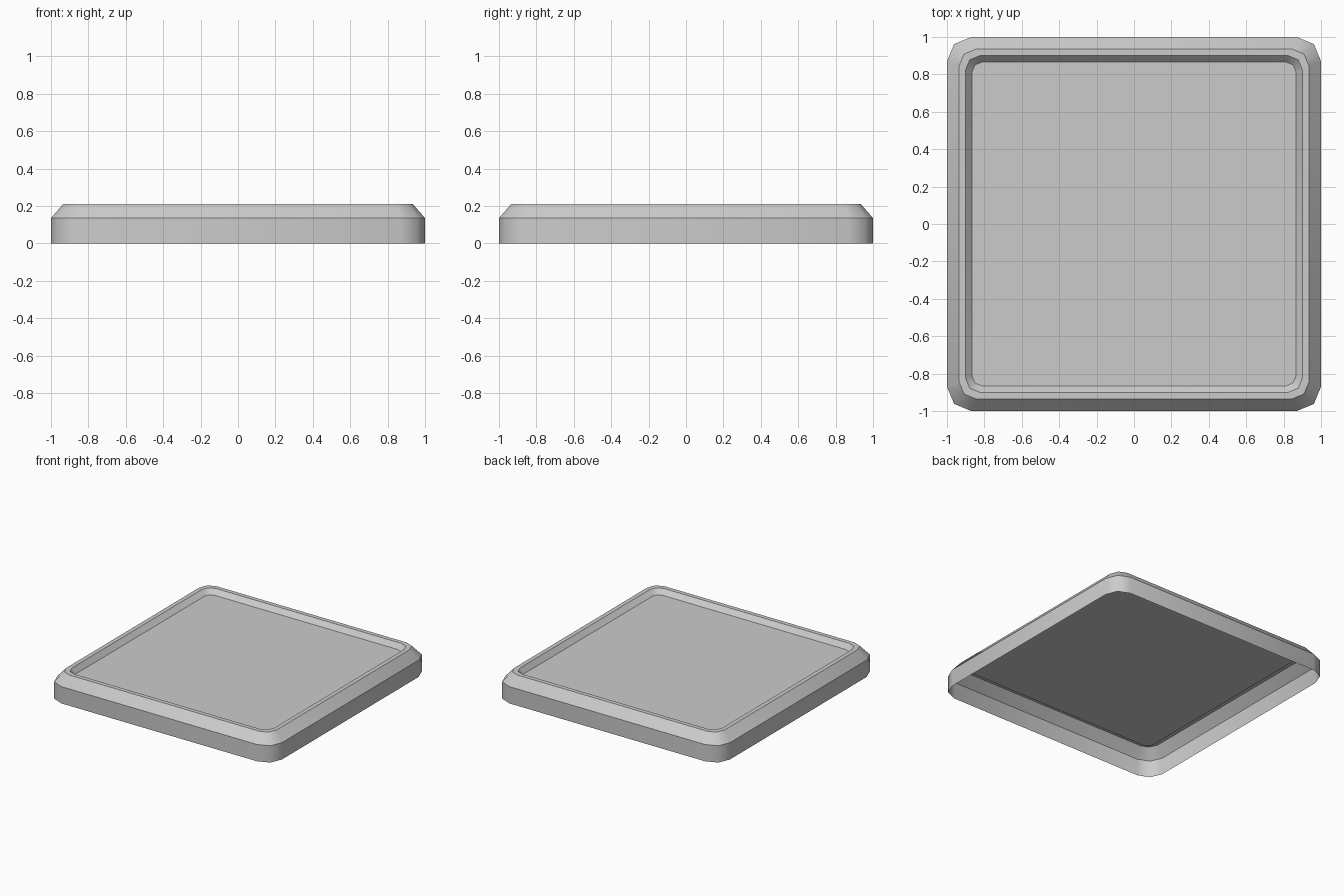
import bpy, bmesh
from math import pi, cos, sin, radians

if "Cube" in bpy.data.objects:
    bpy.data.objects.remove(bpy.data.objects["Cube"])

CORNER_STEPS = 2


def rounded_square(bm, half, radius, z):
    """Loop of vertices around a square with rounded corners."""
    loop = []
    for quarter, (sx, sy) in enumerate([(1, 1), (-1, 1), (-1, -1), (1, -1)]):
        for i in range(CORNER_STEPS + 1):
            a = (quarter + i / CORNER_STEPS) * pi / 2
            loop.append(bm.verts.new((sx * (half - radius) + radius * cos(a),
                                      sy * (half - radius) + radius * sin(a), z)))
    return loop


# Open-bottomed shell: wall, outer bevel, flat rim, inner bevel, sunken panel
profile = [(1.0, 0.13, 0.0), (1.0, 0.13, 0.135), (0.935, 0.09, 0.21),
           (0.90, 0.075, 0.21), (0.865, 0.05, 0.172)]
bm = bmesh.new()
loops = [rounded_square(bm, *p) for p in profile]
for lower, upper in zip(loops, loops[1:]):
    n = len(lower)
    for i in range(n):
        j = (i + 1) % n
        bm.faces.new((lower[i], lower[j], upper[j], upper[i]))
bm.faces.new(loops[-1])

mesh = bpy.data.meshes.new("square_tray_cap")
bm.to_mesh(mesh)
bm.free()
cap = bpy.data.objects.new("square_tray_cap", mesh)
bpy.context.collection.objects.link(cap)

# Smooth corners, crisp bevel edges
bpy.context.view_layer.objects.active = cap
cap.select_set(True)
bpy.ops.object.shade_smooth_by_angle(angle=radians(46))
for edge in mesh.edges:
    a, b = (mesh.vertices[v].co for v in edge.vertices)
    if abs(a.z - b.z) < 1e-4:
        edge.use_edge_sharp = True
